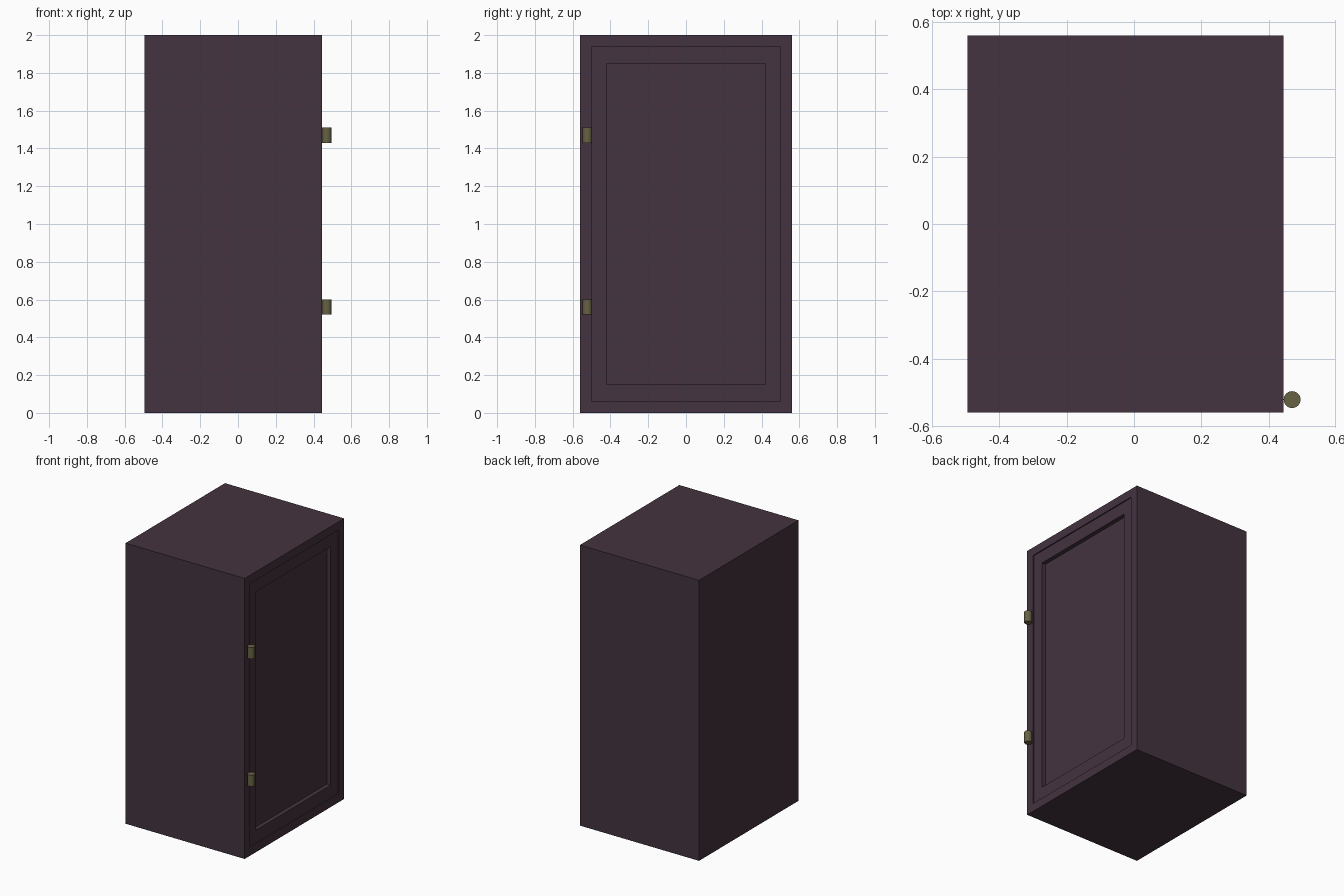
import bpy

if "Cube" in bpy.data.objects:
    bpy.data.objects.remove(bpy.data.objects["Cube"])

X0, X1 = -0.495, 0.445   # carcass back and front edge
HY, H, T = 0.56, 2.0, 0.06


def material(name, rgb):
    m = bpy.data.materials.new(name)
    m.diffuse_color = (*rgb, 1)
    m.use_nodes = True
    m.node_tree.nodes["Principled BSDF"].inputs["Base Color"].default_value = m.diffuse_color
    return m


wood = material("dark_wood", (0.058, 0.033, 0.050))
brass = material("aged_brass", (0.135, 0.122, 0.058))


def box(name, lo, hi):
    bpy.ops.mesh.primitive_cube_add(size=1, location=[(a + b) / 2 for a, b in zip(lo, hi)])
    o = bpy.context.object
    o.name = name
    o.scale = [b - a for a, b in zip(lo, hi)]
    bpy.ops.object.transform_apply(location=False, rotation=False, scale=True)
    o.data.materials.append(wood)
    return o


# Carcass: one block with the door opening cut into its +x side
body = box("carcass", (X0, -HY, 0), (X1, HY, H))
cutter = box("opening_cutter", (X0 + T, -HY + T, T), (X1 + 0.1, HY - T, H - T))
cutter.hide_render = True
cutter.hide_viewport = True
cut = body.modifiers.new("opening", 'BOOLEAN')
cut.operation = 'DIFFERENCE'
cut.solver = 'EXACT'
cut.object = cutter

# Door frame, set slightly back inside the opening
dx0, dx1 = X1 - 0.05, X1 - 0.008
oy, iy = HY - T, 0.42
zb, zt = 0.15, 1.85
for side, s in (("near", -1), ("far", 1)):
    a, b = sorted((s * iy, s * oy))
    box("door_stile_" + side, (dx0, a, T), (dx1, b, H - T))
box("door_rail_bottom", (dx0, -iy, T), (dx1, iy, zb))
box("door_rail_top", (dx0, -iy, zt), (dx1, iy, H - T))

# Recessed door panel
box("door_panel", (dx0 - 0.01, -iy, zb), (dx1 - 0.03, iy, zt))

# Hinge barrels
for name, z in (("hinge_lower", 0.56), ("hinge_upper", 1.47)):
    bpy.ops.mesh.primitive_cylinder_add(vertices=32, radius=0.025, depth=0.08,
                                        location=(X1 + 0.025, -0.522, z))
    o = bpy.context.object
    o.name = name
    o.data.materials.append(brass)
    bpy.ops.object.shade_smooth_by_angle()
